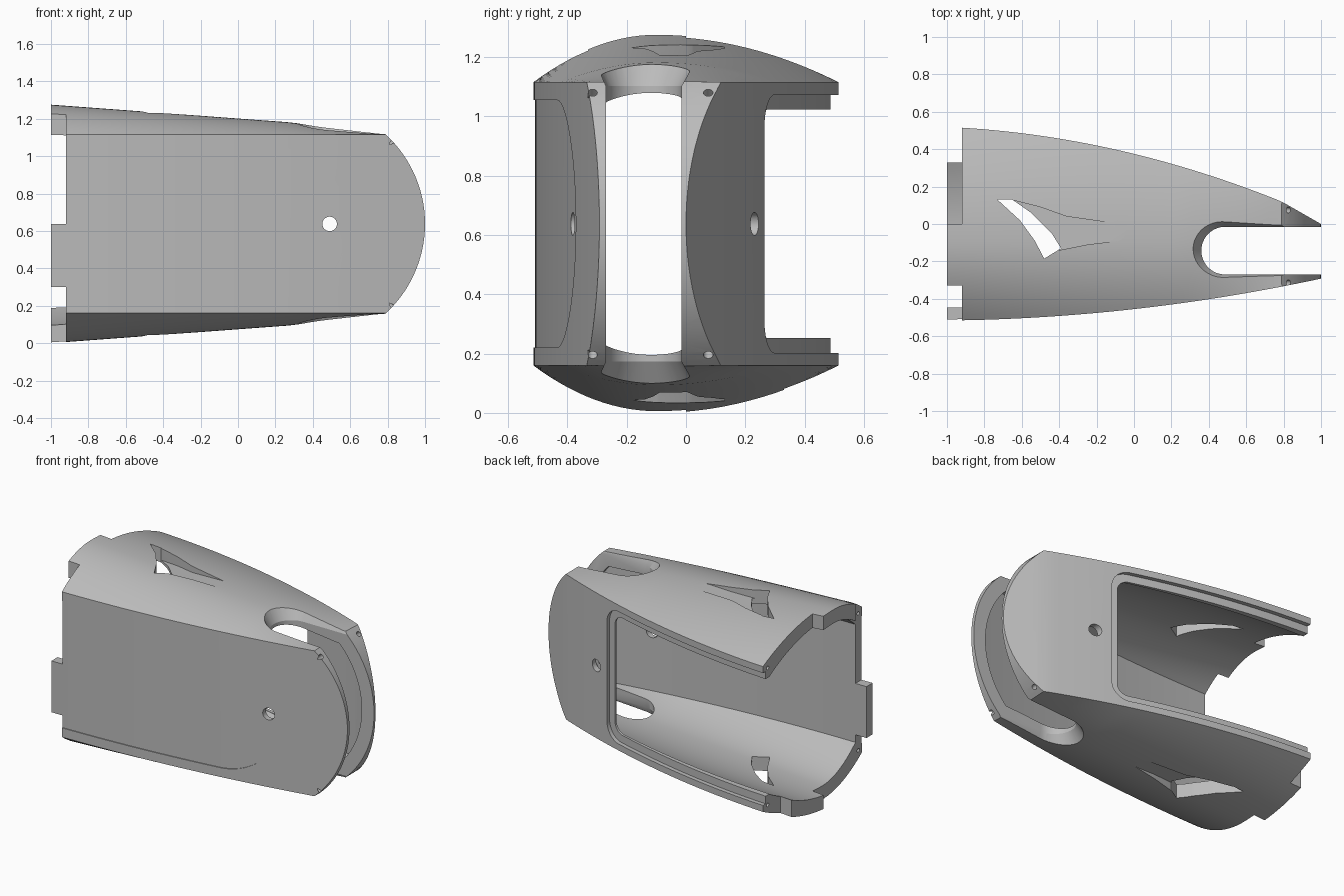
import bpy, bmesh, math
from mathutils import Vector

cube = bpy.data.objects.get("Cube")
if cube:
    bpy.data.objects.remove(cube, do_unlink=True)

MID = 0.6375     # height of the symmetry plane; everything is built around z = 0
EDGE = 0.4775    # half height of the side walls


# Hull curves along the length
def front_y(x):
    return -0.455 + 0.112 * x + 0.051 * x * x


def back_y(x):
    return min(0.375 - 0.244 * x - 0.1 * x * x, 0.57 - 0.57 * x)


def crown(x):
    return max(0.002, min(0.086 - 0.074 * x, 0.1 - 0.125 * x))


def stations(x0, x1, n=40):
    return [x0 + (x1 - x0) * i / n for i in range(n + 1)]


# Mesh helpers
def new_object(name, bm):
    bmesh.ops.recalc_face_normals(bm, faces=bm.faces)
    me = bpy.data.meshes.new(name)
    bm.to_mesh(me)
    bm.free()
    ob = bpy.data.objects.new(name, me)
    bpy.context.collection.objects.link(ob)
    return ob


def loft(name, rings):
    bm = bmesh.new()
    rows = [[bm.verts.new(p) for p in ring] for ring in rings]
    n = len(rows[0])
    for a, b in zip(rows, rows[1:]):
        for i in range(n):
            j = (i + 1) % n
            bm.faces.new((a[i], a[j], b[j], b[i]))
    bm.faces.new(rows[0])
    bm.faces.new(rows[-1])
    return new_object(name, bm)


def hull_ring(x, wall, roof):
    f, b, peak = front_y(x) + wall, back_y(x) - wall, -0.1
    top = []
    for i in range(-14, 15):
        s = i / 14
        y = peak + s * (b - peak if s > 0 else peak - f)
        top.append((x, y, EDGE - roof + crown(x) * (1 - s * s)))
    return top + [(x, y, -z) for x, y, z in reversed(top)]


def rounded_end(far, tip, mid, half, r, n=16):
    """Outline open-ended at far, with both corners at tip rounded."""
    d = math.copysign(1, tip - far)
    pts = [(far, mid - half)]
    for side in (-1, 1):
        for i in range(n + 1):
            a = math.pi / 2 * (i / n if side > 0 else i / n - 1)
            pts.append((tip - d * r + d * r * math.cos(a),
                        mid + side * (half - r) + r * math.sin(a)))
    return pts + [(far, mid + half)]


def prism_y(outline, y0=-1, y1=1):
    return loft("cutter", [[(x, y, z) for x, z in outline] for y in (y0, y1)])


def box(x0, x1, y0, y1, z0, z1):
    return prism_y([(x0, z0), (x1, z0), (x1, z1), (x0, z1)], y0, y1)


def band(low, high):
    """Strip in plan between two curves, taller than the hull."""
    return loft("cutter", [[(x, low(x), -1), (x, high(x), -1), (x, high(x), 1), (x, low(x), 1)]
                           for x in stations(-1.1, 0.95)])


def drill(start, direction, radius, depth):
    bm = bmesh.new()
    d = Vector(direction).normalized()
    mat = d.to_track_quat("Z", "Y").to_matrix().to_4x4()
    mat.translation = Vector(start)
    bmesh.ops.create_cone(bm, cap_ends=True, segments=24, radius1=radius, radius2=radius,
                          depth=depth * 2, matrix=mat)
    return new_object("cutter", bm)


def combine(ob, tool, operation="DIFFERENCE"):
    tool.hide_render = True
    mod = ob.modifiers.new("cut", "BOOLEAN")
    mod.operation, mod.solver, mod.object = operation, "EXACT", tool
    dg = bpy.context.evaluated_depsgraph_get()
    dg.update()
    me = bpy.data.meshes.new_from_object(ob.evaluated_get(dg))
    ob.modifiers.clear()
    ob.data = me
    bpy.data.objects.remove(tool, do_unlink=True)
    return ob


# Outer hull with a round nose
shell = loft("housing_shell", [hull_ring(x, 0, 0) for x in stations(-1, 1.02)])
combine(shell, prism_y(rounded_end(-1.2, 1.0, 0, 0.649, 0.649, 28)), "INTERSECT")

# Hollow interior
cavity = loft("cutter", [hull_ring(x, 0.05 - 0.02 * x, 0.09) for x in stations(-1.1, 1)])
combine(cavity, prism_y(rounded_end(-1.2, 0.91, 0, 0.56, 0.56, 28)), "INTERSECT")
combine(shell, cavity)

# Open end, trimmed to leave interlocking tabs
for y0, y1, z0, z1 in ((-0.7, -0.33, 0, 1), (0, 0.7, 0, 1),
                       (-0.7, 0, -1, -0.3375), (0.33, 0.7, -1, 0.001)):
    combine(shell, box(-1.2, -0.92, y0, y1, z0, z1))

# Nose slot
slot = rounded_end(1.2, 0.36, -0.1425, 0.1275, 0.1275)
combine(shell, loft("cutter", [[(x, y, z) for x, y in slot] for z in (-1, 1)]))

# Back window with a rebated lip
combine(shell, prism_y(rounded_end(-1.2, 0.34, 0, 0.385, 0.07), 0.1, 1))
rebate = prism_y(rounded_end(-1.2, 0.39, 0, 0.435, 0.11), 0.05, 1)
combine(rebate, band(lambda x: back_y(x) - 0.028, lambda x: back_y(x) + 0.2), "INTERSECT")
combine(shell, rebate)

# Shallow front panel
panel = prism_y(rounded_end(-1.2, 0.587, 0, 0.417, 0.417, 24), -1, -0.2)
combine(panel, band(lambda x: front_y(x) - 0.2, lambda x: front_y(x) + 0.006), "INTERSECT")
combine(shell, panel)

# Axle hole through both walls
combine(shell, drill((0.49, 0, 0), (0, 1, 0), 0.039, 1))

# Details repeated on top and bottom
flare = rounded_end(1.2, 0.29, -0.135, 0.185, 0.185)
vent = [(-0.73, 0.13), (-0.65, 0.13), (-0.55, 0.06), (-0.44, -0.05), (-0.39, -0.13),
        (-0.48, -0.185), (-0.53, -0.09), (-0.61, 0.02)]
ramp = [(-0.66, 0.13), (-0.5, 0.09), (-0.36, 0.04), (-0.08, 0.0), (-0.08, -0.09),
        (-0.25, -0.11), (-0.4, -0.14), (-0.45, -0.04), (-0.55, 0.05)]
for s in (1, -1):
    # Flared slot rim
    combine(shell, loft("cutter", [[(x, y, s * 0.465) for x, y in slot],
                                   [(x, y, s * 0.58) for x, y in flare]]))
    # Vent opening and its ramp
    combine(shell, loft("cutter", [[(x, y, s * z) for x, y in vent] for z in (0.3, 0.8)]))
    combine(shell, loft("cutter", [[(x, y, s * (0.578 + 0.1 * x)) for x, y in ramp],
                                   [(x, y, s * 0.8) for x, y in ramp]]))
    # Screw holes in the nose and pin holes in the open end
    for y in (0.075, -0.315):
        combine(shell, drill((0.82, y, s * 0.437), (0.73, 0, s * 0.68), 0.016, 0.06))
    for y in (0.465, -0.475):
        combine(shell, drill((-0.92, y, s * 0.45), (1, 0, 0), 0.012, 0.06))

# Finish
shell.location.z = MID
mat = bpy.data.materials.new("plain_grey")
mat.use_nodes = True
colour = (0.5, 0.5, 0.5, 1)
mat.diffuse_color = colour
mat.node_tree.nodes["Principled BSDF"].inputs["Base Color"].default_value = colour
shell.data.materials.clear()
shell.data.materials.append(mat)
for p in shell.data.polygons:
    p.material_index = 0
bpy.ops.object.select_all(action="DESELECT")
shell.select_set(True)
bpy.context.view_layer.objects.active = shell
bpy.ops.object.shade_smooth_by_angle(angle=math.radians(25))
